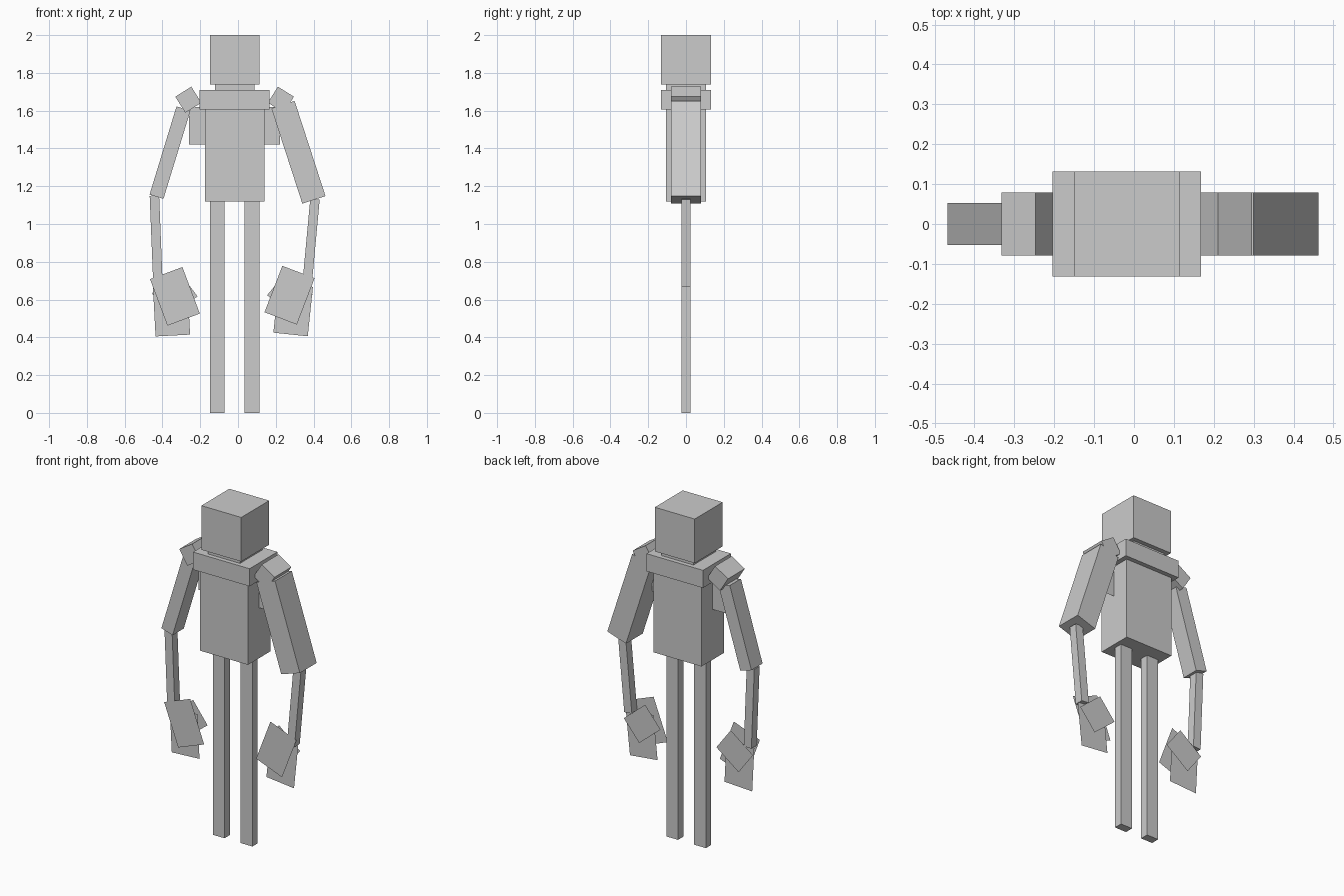
import bpy
import math

old = bpy.data.objects.get("Cube")
if old:
    bpy.data.objects.remove(old, do_unlink=True)

grey = bpy.data.materials.new("plain grey")
grey.use_nodes = True
colour = (0.6, 0.6, 0.6, 1)
grey.diffuse_color = colour
grey.node_tree.nodes["Principled BSDF"].inputs["Base Color"].default_value = colour


def block(name, centre, size, tilt=0):
    """Box with a tilt in degrees in the x-z plane, anticlockwise from the front."""
    bpy.ops.mesh.primitive_cube_add(size=1, location=centre)
    return finish(name, size, -math.radians(tilt))


def plate(name, x, y, z, width, height, tilt=0):
    """Flat upright sheet facing the front."""
    bpy.ops.mesh.primitive_plane_add(size=1, location=(x, y, z))
    ob = bpy.context.object
    for v in ob.data.vertices:
        v.co = (v.co.x, 0, v.co.y)
    return finish(name, (width, 1, height), -math.radians(tilt))


def finish(name, size, angle):
    ob = bpy.context.object
    ob.name = name
    ob.scale = size
    ob.rotation_euler.y = angle
    ob.data.materials.append(grey)
    return ob


# Head, neck and body
MID = -0.018
block("head", (MID, 0, 1.87), (0.263, 0.263, 0.263))
block("neck", (MID, 0, 1.72), (0.21, 0.21, 0.06))
block("collar", (MID, 0, 1.658), (0.372, 0.263, 0.105))
block("torso", (MID, 0, 1.365), (0.315, 0.21, 0.49))
plate("back_panel", MID, 0, 1.52, 0.482, 0.2)

# Legs and shoulders
for side, s in (("left", 1), ("right", -1)):
    block(side + "_leg", (MID + s * 0.092, 0, 0.56), (0.077, 0.05, 1.12))
    block(side + "_shoulder", (MID + s * 0.245, 0, 1.658), (0.1, 0.158, 0.1), -s * 32)

# Arms, thicker on the left
block("left_upper_arm", (0.32, 0, 1.38), (0.129, 0.158, 0.53), 18)
block("right_upper_arm", (-0.36, 0, 1.378), (0.077, 0.105, 0.488), -17)
block("left_forearm", (0.386, 0, 0.9), (0.05, 0.05, 0.465), -5.3)
block("right_forearm", (-0.433, 0, 0.912), (0.05, 0.05, 0.477), 2.3)

# Hands made of overlapping sheets
plate("left_palm", 0.273, -0.03, 0.623, 0.183, 0.263, -21)
plate("left_fingers", 0.292, 0, 0.546, 0.183, 0.263, -6)
plate("left_thumb", 0.275, 0.02, 0.625, 0.183, 0.158, -40)
plate("right_palm", -0.334, -0.03, 0.617, 0.183, 0.263, 20.5)
plate("right_fingers", -0.352, 0, 0.541, 0.183, 0.263, 3)
plate("right_thumb", -0.335, 0.02, 0.625, 0.183, 0.158, 37)
